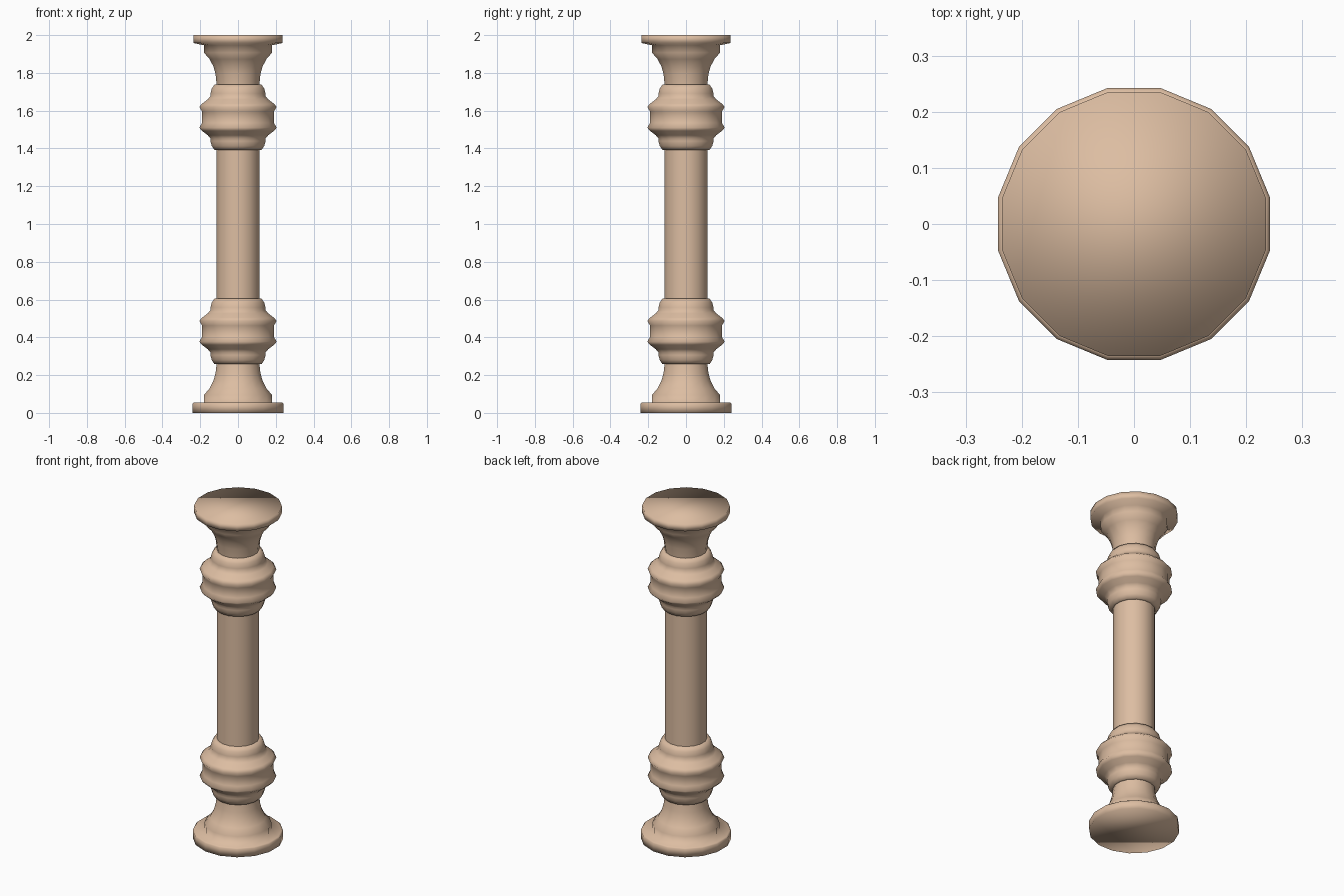
import bpy
import bmesh
from math import cos, sin, pi

default = bpy.data.objects.get("Cube")
if default:
    bpy.data.objects.remove(default, do_unlink=True)

SIDES = 16
SHAFT = 0.113

stone = bpy.data.materials.new("warm_sandstone")
colour = (0.72, 0.51, 0.36, 1)
stone.diffuse_color = colour
stone.use_nodes = True
stone.node_tree.nodes["Principled BSDF"].inputs["Base Color"].default_value = colour


def lathe(name, profile):
    """Turn (apothem, height) points, listed bottom to top, around z; close flat ends marked by radius 0."""
    bm = bmesh.new()
    closed_low, closed_high = profile[0][0] == 0, profile[-1][0] == 0
    rings = []
    for a, z in [p for p in profile if p[0] > 0]:
        r = a / cos(pi / SIDES)
        angles = [(i + 0.5) * 2 * pi / SIDES for i in range(SIDES)]
        rings.append([bm.verts.new((r * cos(t), r * sin(t), z)) for t in angles])
    for low, high in zip(rings, rings[1:]):
        for i in range(SIDES):
            j = (i + 1) % SIDES
            bm.faces.new((low[i], low[j], high[j], high[i]))
    if closed_low:
        bm.faces.new(rings[0][::-1])
    if closed_high:
        bm.faces.new(rings[-1])
    mesh = bpy.data.meshes.new(name)
    bm.to_mesh(mesh)
    bm.free()
    mesh.materials.append(stone)
    mesh.shade_smooth()
    obj = bpy.data.objects.new(name, mesh)
    bpy.context.collection.objects.link(obj)
    return obj


# Flared foot and capital: disc, short drum, then a concave sweep into the shaft
flare = [(0.18, 0.055), (0.18, 0.095), (0.15, 0.13), (0.13, 0.17), (0.119, 0.21), (SHAFT, 0.26)]
lathe("foot", [(0, 0), (0.242, 0), (0.242, 0.048), (0.235, 0.055)] + flare)
top_flare = [(a, 2 - z * 0.98) for a, z in reversed(flare[:-1])]
lathe("capital", [(SHAFT, 1.738)] + top_flare + [(0.235, 1.958), (0.235, 2), (0, 2)])

# Turned collars, symmetric about their own middle
half = [(0.19, 0.03), (0.205, 0.055), (0.19, 0.072), (0.16, 0.095), (0.146, 0.111),
        (0.146, 0.126), (0.139, 0.152), (0.125, 0.173), (SHAFT, 0.173)]
for name, mid in (("lower_collar", 0.432), ("upper_collar", 1.565)):
    lathe(name, [(a, mid - h) for a, h in reversed(half)] + [(a, mid + h) for a, h in half])

# Plain shaft between the collars
lathe("shaft", [(SHAFT, 0.605), (SHAFT, 1.392)])
